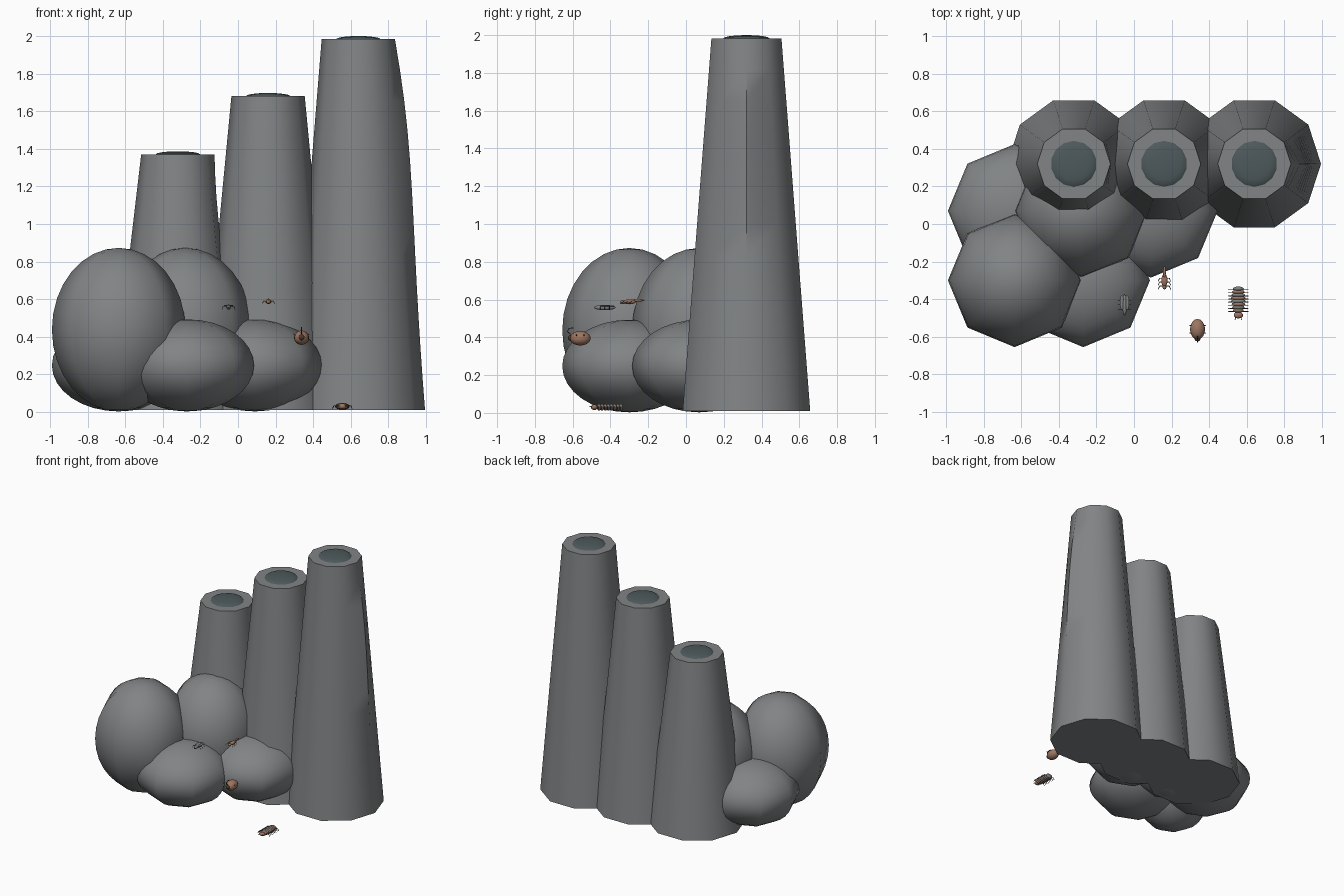
import bpy, bmesh, math
from mathutils import Vector

cube = bpy.data.objects.get("Cube")
if cube:
    bpy.data.objects.remove(cube, do_unlink=True)


def material(name, rgb):
    m = bpy.data.materials.new(name)
    m.use_nodes = True
    m.diffuse_color = (*rgb, 1)
    m.node_tree.nodes["Principled BSDF"].inputs["Base Color"].default_value = (*rgb, 1)
    return m


STONE = material("stone grey", (0.22, 0.23, 0.235))
DARK = material("dark slate", (0.075, 0.1, 0.105))
BROWN = material("shell brown", (0.33, 0.18, 0.12))
BLACK = material("leg brown", (0.07, 0.04, 0.03))
WING = material("wing grey", (0.2, 0.22, 0.22))


def finish(name, bm, mat, smooth=45):
    bmesh.ops.recalc_face_normals(bm, faces=bm.faces)
    mesh = bpy.data.meshes.new(name)
    bm.to_mesh(mesh)
    bm.free()
    mesh.materials.append(mat)
    obj = bpy.data.objects.new(name, mesh)
    bpy.context.collection.objects.link(obj)
    bpy.ops.object.select_all(action="DESELECT")
    obj.select_set(True)
    bpy.context.view_layer.objects.active = obj
    bpy.ops.object.shade_smooth_by_angle(angle=math.radians(smooth))
    return obj


def ball(name, centre, radii, mat, seg=8, rings=16):
    bm = bmesh.new()
    bmesh.ops.create_uvsphere(bm, u_segments=seg, v_segments=rings, radius=1)
    for v in bm.verts:
        v.co = Vector(centre) + v.co * Vector(radii)
    return finish(name, bm, mat, 60)


def limbs(name, paths, radius, mat):
    """Thin square rods along each polyline, joined in one mesh."""
    bm = bmesh.new()
    for path in paths:
        for a, b in zip(path, path[1:]):
            a, b = Vector(a), Vector(b)
            turn = (b - a).to_track_quat("Z", "Y")
            made = bmesh.ops.create_cone(bm, cap_ends=True, segments=5, radius1=radius,
                                         radius2=radius, depth=(b - a).length)
            for v in made["verts"]:
                v.co = turn @ v.co + (a + b) / 2
    return finish(name, bm, mat)


def chimney(name, x, y, height, bow):
    """Tapered ten-sided column with a flat rim; one side bows slightly."""
    bm = bmesh.new()
    rings, sides, bottom = 12, 10, 0.01
    rows = []
    for i in range(rings + 1):
        t = i / rings
        row = []
        for j in range(sides):
            a = math.tau * j / sides
            r = 0.355 - 0.16 * t + (bow * math.sin(math.pi * t * t) if j == 0 else 0)
            row.append(bm.verts.new((x + r * math.cos(a), y + r * math.sin(a),
                                     bottom + (height - bottom) * t)))
        rows.append(row)
    for low, high in zip(rows, rows[1:]):
        for j in range(sides):
            k = (j + 1) % sides
            bm.faces.new((low[j], low[k], high[k], high[j]))
    bm.faces.new(rows[0][::-1])
    bm.faces.new(rows[-1])
    finish(name, bm, STONE)
    # dark vent set into the rim
    ball(name + "_vent", (x, y, height), (0.122, 0.122, 0.017), DARK, 14, 8)


# Chimneys
chimney("short_chimney", -0.32, 0.32, 1.37, -0.02)
chimney("middle_chimney", 0.16, 0.32, 1.68, 0)
chimney("tall_chimney", 0.64, 0.32, 1.983, 0.028)

# Boulders: two tall, three low
for name, x, y, h in (("front_left_boulder", -0.635, -0.3, 0.435),
                      ("middle_boulder", -0.28, 0.07, 0.435),
                      ("front_boulder", -0.27, -0.3, 0.245),
                      ("right_boulder", 0.09, 0.07, 0.245),
                      ("back_left_boulder", -0.635, 0.07, 0.245)):
    ball(name, (x, y, h + 0.003), (0.355, 0.355, h), STONE)

# Slim grey flyer
fx, fy, fz = -0.05, -0.43, 0.558
ball("flyer_body", (fx, fy, fz), (0.013, 0.058, 0.014), WING, 10, 8)
for s, side in ((1, "left"), (-1, "right")):
    ball(f"flyer_{side}_wing", (fx + s * 0.014, fy + 0.012, fz + 0.008),
         (0.011, 0.04, 0.003), WING, 10, 6)
limbs("flyer_legs", [[(fx, fy + d, fz), (fx + s * 0.03, fy + d, fz + 0.004),
                      (fx + s * 0.034, fy + d, fz - 0.012)]
                     for s in (1, -1) for d in (-0.025, 0, 0.025)], 0.0015, BLACK)

# Brown hopper with a tapering tail
hx, hy, hz = 0.162, -0.3, 0.588
ball("hopper_body", (hx, hy, hz), (0.017, 0.035, 0.013), BROWN, 10, 8)
ball("hopper_tail", (hx, hy + 0.045, hz + 0.008), (0.008, 0.035, 0.007), BROWN, 8, 6)
ball("hopper_head", (hx, hy - 0.035, hz - 0.002), (0.011, 0.014, 0.01), BROWN, 8, 6)
limbs("hopper_legs", [[(hx, hy + d, hz), (hx + s * 0.026, hy + d, hz + 0.002),
                       (hx + s * 0.033, hy + d - 0.018, hz - 0.01)]
                      for s in (1, -1) for d in (-0.03, -0.008, 0.012)], 0.002, BROWN)

# Round beetle with a curled feeler
bx, by, bz = 0.338, -0.56, 0.395
ball("beetle_body", (bx, by, bz), (0.04, 0.055, 0.038), BROWN, 16, 12)
ball("beetle_head", (bx, by - 0.05, bz + 0.002), (0.016, 0.015, 0.016), BLACK, 10, 8)
limbs("beetle_feeler", [[(bx, by - 0.05, bz + 0.02), (bx, by - 0.068, bz + 0.035),
                         (bx, by - 0.06, bz + 0.052), (bx, by - 0.035, bz + 0.055)]],
      0.0025, BLACK)
limbs("beetle_legs", [[(bx + s * 0.03, by + d, bz + 0.01), (bx + s * 0.043, by + d, bz + 0.02)]
                      for s in (1, -1) for d in (-0.02, 0.02)], 0.002, BLACK)

# Banded crawler on the ground
cx, cy, cz = 0.555, -0.41, 0.03
for i in range(8):
    w = 0.04 - 0.0016 * abs(i - 3.5) ** 1.5
    ball(f"crawler_band_{i + 1}", (cx, cy - 0.05 + i * 0.0165, cz),
         (w, 0.012, 0.018), (BROWN, WING)[i % 2], 12, 8)
ball("crawler_head", (cx, cy - 0.075, cz), (0.025, 0.018, 0.015), BROWN, 10, 8)
limbs("crawler_legs", [[(cx, cy - 0.055 + i * 0.0165, cz), (cx + s * 0.045, cy - 0.055 + i * 0.0165, cz + 0.003),
                        (cx + s * 0.052, cy - 0.055 + i * 0.0165, cz - 0.012)]
                       for s in (1, -1) for i in range(8)], 0.0025, BLACK)
limbs("crawler_feelers", [[(cx + s * 0.012, cy - 0.08, cz), (cx + s * 0.018, cy - 0.1, cz + 0.004)]
                          for s in (1, -1)], 0.002, BLACK)
